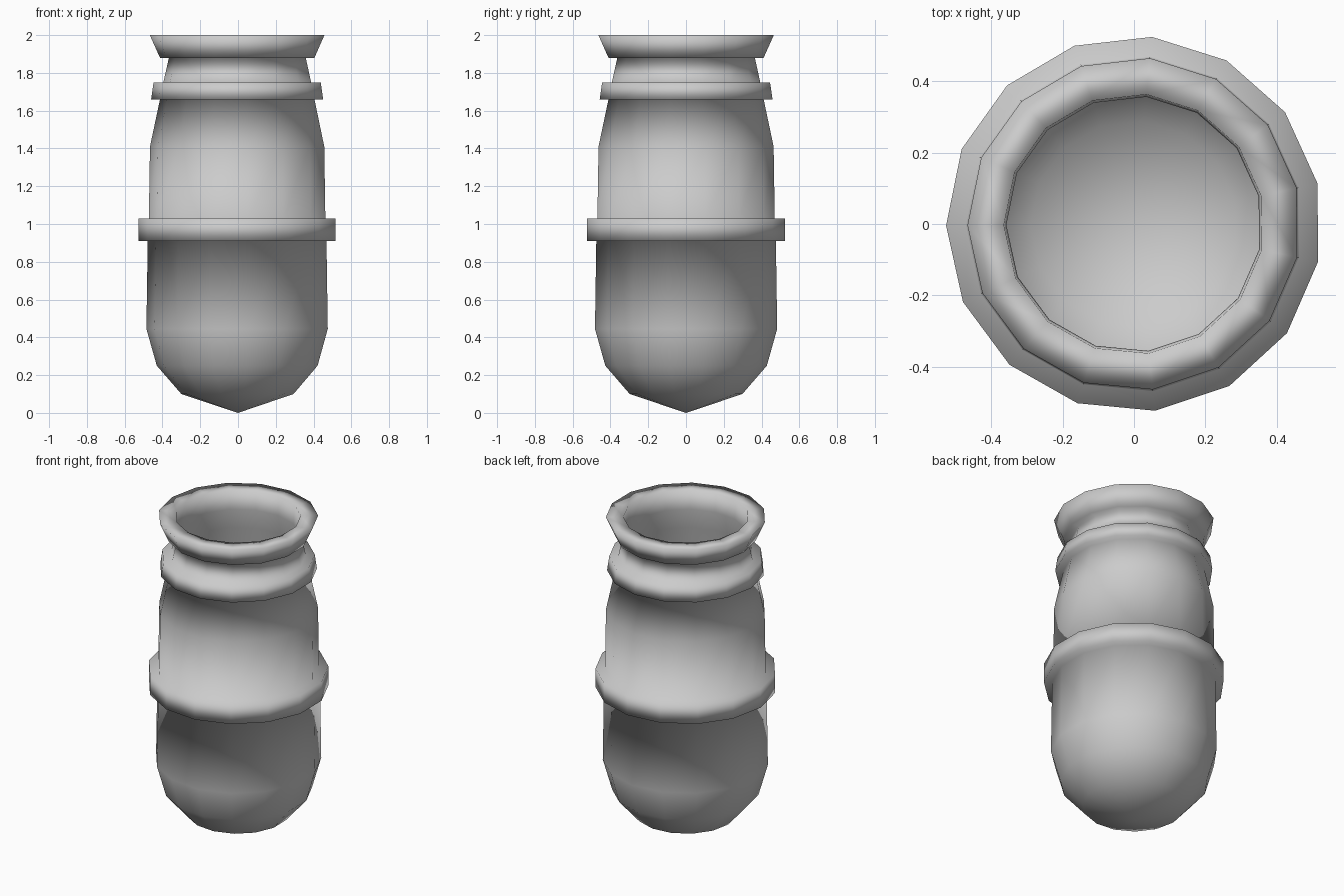
import bpy, bmesh, math

if "Cube" in bpy.data.objects:
    bpy.data.objects.remove(bpy.data.objects["Cube"])

SIDES = 15
START = math.radians(84.5)

# profile as (radius, height): outside from base tip to lip, then down the inner wall
outer = [
    (0.30, 0.10), (0.43, 0.25), (0.485, 0.445), (0.478, 0.91),   # rounded base
    (0.527, 0.91), (0.527, 1.03), (0.472, 1.03),                 # wide middle band
    (0.466, 1.41), (0.413, 1.66),                                # shoulder
    (0.46, 1.66), (0.447, 1.75), (0.395, 1.75),                  # upper band
    (0.366, 1.88), (0.413, 1.88), (0.467, 2.0),                  # neck and flared lip
]
inner = [
    (0.365, 2.0), (0.358, 1.88), (0.385, 1.75), (0.405, 1.66),
    (0.455, 1.41), (0.465, 0.97), (0.474, 0.45), (0.42, 0.26), (0.29, 0.115),
]


def lathe(name, profile, z_first, z_last):
    """Spin a profile into rings, closed with a point at both ends."""
    bm = bmesh.new()
    step = math.tau / SIDES
    rings = [[bm.verts.new((r * math.cos(START + i * step),
                            r * math.sin(START + i * step), z))
              for i in range(SIDES)] for r, z in profile]
    for a, b in zip(rings, rings[1:]):
        for i in range(SIDES):
            j = (i + 1) % SIDES
            bm.faces.new((a[i], a[j], b[j], b[i]))
    for ring, z in ((rings[0], z_first), (rings[-1], z_last)):
        tip = bm.verts.new((0, 0, z))
        for i in range(SIDES):
            bm.faces.new((ring[i], tip, ring[(i + 1) % SIDES]))
    bmesh.ops.recalc_face_normals(bm, faces=bm.faces)
    for f in bm.faces:
        f.smooth = True
    mesh = bpy.data.meshes.new(name)
    bm.to_mesh(mesh)
    bm.free()
    obj = bpy.data.objects.new(name, mesh)
    bpy.context.collection.objects.link(obj)
    return obj


# hollow banded jar
lathe("banded_jar", outer + inner, 0.0, 0.02)
